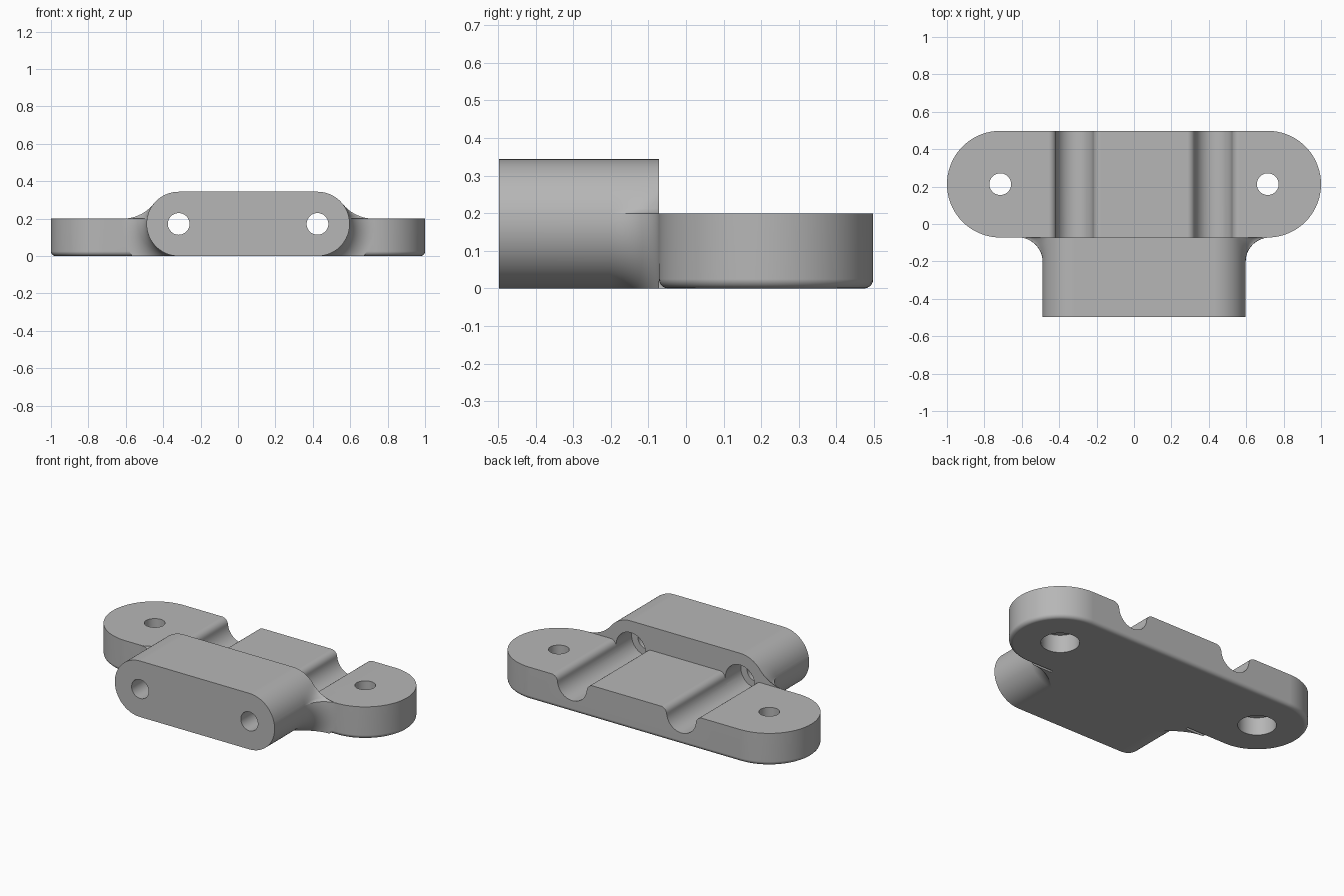
import bpy, bmesh
from math import pi, sin, cos, sqrt, asin, radians

if "Cube" in bpy.data.objects:
    bpy.data.objects.remove(bpy.data.objects["Cube"])

grey = bpy.data.materials.new("plain grey")
grey.use_nodes = True
colour = (0.47, 0.47, 0.47, 1)
grey.diffuse_color = colour
grey.node_tree.nodes["Principled BSDF"].inputs["Base Color"].default_value = colour

# Main dimensions
FLANGE_Y, FLANGE_R, FLANGE_TOP = 0.213, 0.285, 0.2
FRONT, STEP = -0.497, -0.072
MID, HALF, R = 0.054, 0.371, 0.172      # block centre, half spacing, end radius
FILLET = 0.13
BORES = (MID - HALF, MID + HALF)


def loft(name, rings):
    """Solid through a list of equal-length closed rings."""
    bm = bmesh.new()
    loops = [[bm.verts.new(p) for p in ring] for ring in rings]
    n = len(loops[0])
    for a, b in zip(loops, loops[1:]):
        for i in range(n):
            j = (i + 1) % n
            bm.faces.new((a[i], a[j], b[j], b[i]))
    bm.faces.new(loops[0])
    bm.faces.new(loops[-1])
    bmesh.ops.recalc_face_normals(bm, faces=bm.faces)
    mesh = bpy.data.meshes.new(name)
    bm.to_mesh(mesh)
    bm.free()
    mesh.materials.append(grey)
    ob = bpy.data.objects.new(name, mesh)
    bpy.context.collection.objects.link(ob)
    return ob


def along_y(name, pts, y0, y1):
    return loft(name, [[(x, y, z) for x, z in pts] for y in (y0, y1)])


def along_z(name, pts, z0, z1):
    return loft(name, [[(x, y, z) for x, y in pts] for z in (z0, z1)])


def arc(cx, cy, r, a0, a1, n):
    steps = [radians(a0 + (a1 - a0) * i / n) for i in range(n + 1)]
    return [(cx + r * cos(a), cy + r * sin(a)) for a in steps]


def circle(cx, cy, r):
    return arc(cx, cy, r, 0, 360, 48)[:-1]


def combine(target, tool, operation):
    tool.hide_render = True
    mod = target.modifiers.new(operation, 'BOOLEAN')
    mod.operation, mod.solver, mod.object = operation, 'EXACT', tool
    bpy.context.view_layer.objects.active = target
    bpy.ops.object.modifier_apply(modifier=mod.name)
    bpy.data.objects.remove(tool)


# Mounting flange: a flat stadium with a rounded lower edge
end_x = 1 - FLANGE_R
outline = (arc(end_x, FLANGE_Y, FLANGE_R, -90, 90, 36)
           + arc(-end_x, FLANGE_Y, FLANGE_R, 90, 270, 36))
soft = 0.025
rings = []
for i in range(6):
    a = pi / 2 * i / 5
    k = (FLANGE_R - soft * (1 - sin(a))) / FLANGE_R
    rings.append([((end_x if x > 0 else -end_x) * 1 + (x - (end_x if x > 0 else -end_x)) * k,
                   FLANGE_Y + (y - FLANGE_Y) * k, soft * (1 - cos(a))) for x, y in outline])
rings.append([(x, y, FLANGE_TOP) for x, y in outline])
body = loft("bracket_body", rings)

# Grooves with rounded lips across the flange
GROOVE, LIP = 0.1, 0.04
lip_z = FLANGE_TOP - LIP
lip_dx = sqrt((GROOVE + LIP) ** 2 - (lip_z - R) ** 2)
tilt = asin((R - lip_z) / (GROOVE + LIP)) * 180 / pi
for x in BORES:
    side = arc(lip_dx, lip_z, LIP, 90, 180 - tilt, 8)
    floor = arc(0, R, GROOVE, -tilt, tilt - 180, 28)[1:-1]
    half = [(lip_dx, 0.3)] + side
    profile = half + floor + [(-px, pz) for px, pz in reversed(half)]
    cutter = along_y("groove_cutter", [(x + px, pz) for px, pz in profile], -0.3, 0.8)
    combine(body, cutter, 'DIFFERENCE')


# Bore block: stadium section that flares into the flange at its rear
def half_width(z, d):
    w = sqrt(max(0, R * R - (z - R) ** 2))
    if z <= FLANGE_TOP:
        return HALF + sqrt((R + d) ** 2 - (z - R) ** 2) if d else HALF + w
    u = min(1, (z - FLANGE_TOP) / 0.08)
    spread = sqrt((R + d) ** 2 - (FLANGE_TOP - R) ** 2) - sqrt(R * R - (FLANGE_TOP - R) ** 2)
    return HALF + w + spread * (1 - sqrt(1 - (1 - u) ** 2))


heights = [R - R * cos(pi * i / 40) for i in range(41)]
heights = sorted(heights + [FLANGE_TOP + s for s in (0, 0.001, 0.004, 0.009)])
sections = [(FRONT, 0)]
for i in range(13):
    a = pi / 2 * i / 12
    sections.append((STEP - FILLET + FILLET * sin(a), FILLET * (1 - cos(a))))
rings = []
for y, d in sections:
    right = [(MID + half_width(z, d), y, z) for z in heights]
    left = [(2 * MID - x, y, z) for x, y, z in reversed(right)]
    rings.append(right + left)
combine(body, loft("bore_block", rings), 'UNION')

# Filler that keeps the underside flat between block and flange
w = HALF + 0.12
filler = along_y("underside_filler", [(MID - w, 0), (MID + w, 0), (MID + w, 0.06), (MID - w, 0.06)],
                 STEP - 0.03, 0.0)
combine(body, filler, 'UNION')

# Bores through the block, widened at the rear
for x in BORES:
    combine(body, along_y("bore_cutter", circle(x, R, 0.058), -0.7, 0.1), 'DIFFERENCE')
    combine(body, along_y("rear_bore_cutter", circle(x, R, GROOVE), STEP - 0.15, STEP + 0.02),
            'DIFFERENCE')

# Screw holes with counterbores from below
for x in (-end_x, end_x):
    combine(body, along_z("screw_cutter", circle(x, FLANGE_Y, 0.058), -0.1, 0.4), 'DIFFERENCE')
    combine(body, along_z("counterbore_cutter", circle(x, FLANGE_Y, 0.108), -0.1, 0.11), 'DIFFERENCE')

# Smooth shading with crisp edges
bpy.ops.object.select_all(action='DESELECT')
body.select_set(True)
bpy.context.view_layer.objects.active = body
bpy.ops.object.shade_smooth_by_angle(angle=radians(30))
weighted = body.modifiers.new("even_shading", 'WEIGHTED_NORMAL')
weighted.keep_sharp = True
